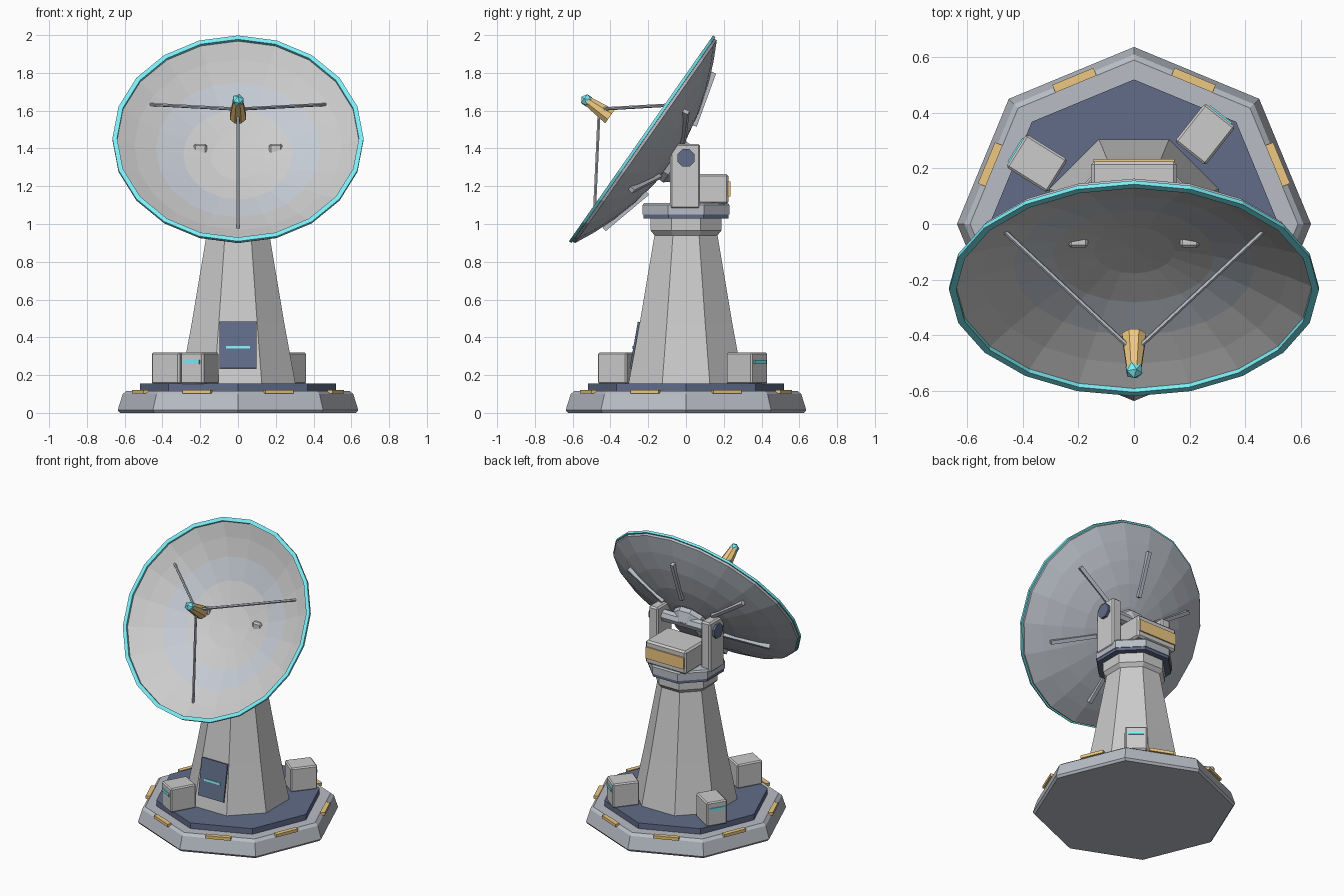
import bpy, bmesh
from math import sin, cos, pi, radians, atan2
from mathutils import Matrix, Vector

if "Cube" in bpy.data.objects:
    bpy.data.objects.remove(bpy.data.objects["Cube"])

T, R = Matrix.Translation, Matrix.Rotation


def mat(name, r, g, b):
    m = bpy.data.materials.new(name)
    m.diffuse_color = (r, g, b, 1)
    m.use_nodes = True
    m.node_tree.nodes["Principled BSDF"].inputs["Base Color"].default_value = m.diffuse_color
    return m


WHITE = mat("white", 0.82, 0.83, 0.84)
GREY = mat("grey", 0.48, 0.51, 0.56)
BAND = mat("band", 0.56, 0.6, 0.66)
NAVY = mat("navy", 0.12, 0.15, 0.25)
CYAN = mat("cyan", 0.2, 0.85, 0.92)
AMBER = mat("amber", 0.85, 0.58, 0.22)


def finish(name, bm, mats, m, bevel=0):
    bmesh.ops.recalc_face_normals(bm, faces=bm.faces)
    me = bpy.data.meshes.new(name)
    bm.to_mesh(me)
    bm.free()
    for k in mats:
        me.materials.append(k)
    ob = bpy.data.objects.new(name, me)
    bpy.context.collection.objects.link(ob)
    ob.matrix_world = m
    if bevel:
        b = ob.modifiers.new("bevel", "BEVEL")
        b.width, b.segments = bevel, 1
    return ob


def lathe(name, prof, n, mats, m=Matrix(), phase=0.0, seg_mats=None, loop=False):
    """Revolve (radius, z) points around z with n flat sides."""
    bm = bmesh.new()
    rings = [[bm.verts.new((r * cos(phase + 2 * pi * i / n), r * sin(phase + 2 * pi * i / n), z))
              for i in range(n)] for r, z in prof]
    pairs = list(zip(rings, rings[1:])) + ([(rings[-1], rings[0])] if loop else [])
    for s, (a, b) in enumerate(pairs):
        for i in range(n):
            j = (i + 1) % n
            f = bm.faces.new((a[i], a[j], b[j], b[i]))
            f.material_index = seg_mats[s] if seg_mats else 0
    if not loop:
        for (r, z), ring in ((prof[0], rings[0]), (prof[-1], rings[-1])):
            if r > 0:
                bm.faces.new(ring)
    bmesh.ops.remove_doubles(bm, verts=bm.verts, dist=1e-5)
    return finish(name, bm, mats, m)


def box(name, size, m, material, bevel=0):
    bm = bmesh.new()
    bmesh.ops.create_cube(bm, size=1)
    bmesh.ops.scale(bm, vec=size, verts=bm.verts)
    return finish(name, bm, [material], m, bevel)


def rod(name, a, b, r, n, material, m=Matrix()):
    a, b = Vector(a), Vector(b)
    q = (b - a).to_track_quat('Z', 'Y').to_matrix().to_4x4()
    return lathe(name, [(r, 0), (r, (b - a).length)], n, [material], m @ T(a) @ q)


# Octagonal base, deck and amber edge markers
lathe("base", [(0.625, 0), (0.637, 0.015), (0.61, 0.1), (0.59, 0.116)], 8, [GREY])
lathe("deck", [(0.52, 0.11), (0.52, 0.155)], 8, [NAVY])
for i in range(8):
    box(f"base_marker_{i}", (0.03, 0.16, 0.02),
        R(pi / 8 + i * pi / 4, 4, 'Z') @ T((0.56, 0, 0.112)), AMBER)

# Tapered tower with flared collar and turntable (profiles give apothems)
K = 1 / cos(pi / 8)


def tower_part(name, prof, material):
    lathe(name, [(r * K, z) for r, z in prof], 8, [material], phase=pi / 8)


tower_part("tower", [(0.305, 0.15), (0.246, 0.47), (0.167, 0.94), (0.187, 0.965), (0.187, 1.035)], WHITE)
tower_part("turntable_seal", [(0.225, 1.03), (0.225, 1.052)], NAVY)
tower_part("turntable", [(0.23, 1.05), (0.23, 1.1), (0.222, 1.11)], GREY)

# Door on the sloping front face
door = T((0, -0.266, 0.358)) @ R(-radians(10), 4, 'X')
box("door", (0.195, 0.022, 0.25), door, NAVY)
box("door_light", (0.125, 0.01, 0.014), door @ T((0, -0.011, -0.013)), CYAN)

# Three equipment cabinets around the tower
for i, a in enumerate((51.6, 148, 240.5)):
    m = R(radians(a), 4, 'Z') @ T((0.412, 0, 0.236))
    box(f"cabinet_{i}", (0.175, 0.14, 0.165), m, WHITE, 0.008)
    box(f"cabinet_light_{i}", (0.01, 0.1, 0.02), m @ T((0.088, 0, 0.033)), CYAN)

# Yoke arms with pivot caps, axle and rear drive housing
PIVOT_Z = 1.35
for s, side in ((-1, "left"), (1, "right")):
    box(f"yoke_arm_{side}", (0.07, 0.16, 0.345), T((s * 0.2, -0.005, 1.252)), WHITE, 0.01)
    lathe(f"pivot_cap_{side}", [(0.05, -0.012), (0.05, 0.015)], 8, [NAVY],
          T((s * 0.238, 0, PIVOT_Z)) @ R(pi / 2, 4, 'Y'), pi / 8)
rod("axle", (-0.2, 0, PIVOT_Z), (0.2, 0, PIVOT_Z), 0.04, 8, GREY)
box("drive_housing", (0.31, 0.245, 0.16), T((0, 0.103, 1.185)), WHITE, 0.012)
box("drive_panel", (0.29, 0.015, 0.08), T((0, 0.227, 1.185)), AMBER)

# Dish frame: local origin is the rim centre, local z points where the dish looks
D = T((0, -0.235, 1.451)) @ R(radians(55), 4, 'X')


def depth(r):
    return -0.18 * (1 - (r / 0.665) ** 2)


radii = [0, 0.145, 0.29, 0.435, 0.55, 0.655]
front = [(r, depth(r)) for r in radii]
back = [(r, depth(r) - 0.022) for r in reversed(radii)]
lathe("dish", front + back, 20, [WHITE, BAND, GREY], D,
      seg_mats=[0, 0, 1, 0, 0] + [2] * 6)
lathe("dish_rim", [(0.64, -0.014), (0.64, 0.004), (0.665, 0.004), (0.665, -0.012)],
      20, [CYAN], D, loop=True)

# Hub and six ribs on the back of the dish
lathe("dish_hub", [(0.13, -0.18), (0.13, -0.225), (0.085, -0.28)], 10, [GREY], D)
tilt = atan2(0.075, 0.28)
for i in range(6):
    box(f"dish_rib_{i}", (0.3, 0.024, 0.036),
        D @ R(pi / 2 + i * pi / 3, 4, 'Z') @ T((0.36, 0, -0.146)) @ R(-tilt, 4, 'Y'), GREY)

# Feed horn, receiver tip and three struts
lathe("feed_horn", [(0.047, 0.205), (0.028, 0.35)], 8, [AMBER], D, pi / 8)
bm = bmesh.new()
bmesh.ops.create_icosphere(bm, subdivisions=1, radius=0.034)
finish("receiver_tip", bm, [CYAN], D @ T((0, 0, 0.355)))
for i, a in enumerate((30, 150, 270)):
    c, s = cos(radians(a)), sin(radians(a))
    rod(f"feed_strut_{i}", (0.03 * c, 0.03 * s, 0.255), (0.535 * c, 0.535 * s, -0.065),
        0.009, 6, GREY, D)
